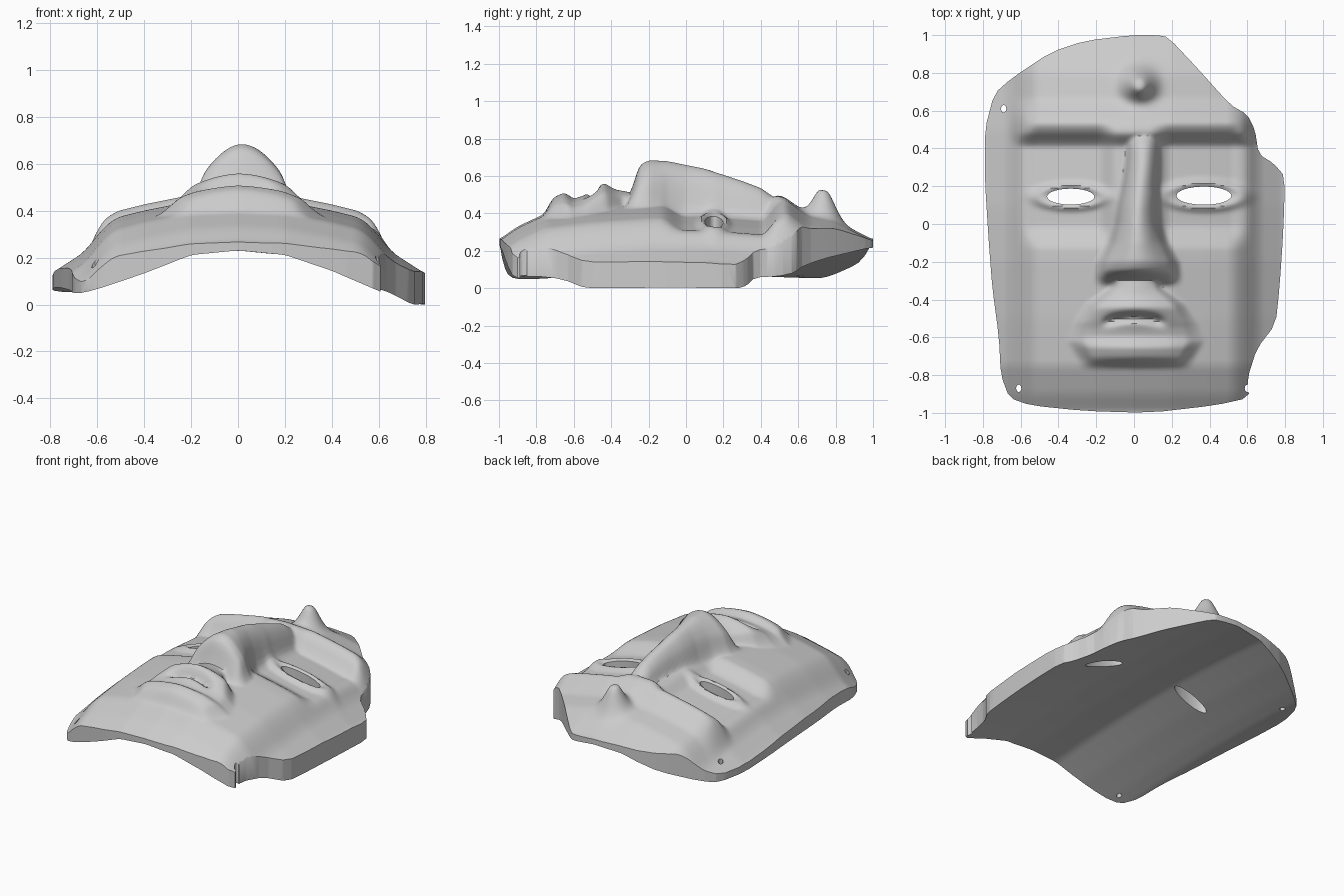
import bpy, bmesh, math
from math import exp

old = bpy.data.objects.get("Cube")
if old:
    bpy.data.objects.remove(old)


def linear(table, value):
    """Piecewise linear lookup, clamped at both ends."""
    if value <= table[0][0]:
        return table[0][1]
    for (start, low), (end, high) in zip(table, table[1:]):
        if value <= end:
            return low + (high - low) * (value - start) / (end - start)
    return table[-1][1]


def soft(table, value, blur=.02):
    """Lookup with its corners rounded off."""
    return (linear(table, value - blur) + linear(table, value) + linear(table, value + blur)) / 3


def step(start, end, value):
    t = min(1, max(0, (value - start) / (end - start)))
    return t * t * (3 - 2 * t)


# Shell profiles: lengthwise centre line, and drop towards the sides
CENTRE = [(-1, .26), (-.9, .33), (-.75, .4), (-.5, .43), (-.2, .45), (.1, .45),
          (.5, .42), (.8, .36), (.9, .31), (1, .26)]
SIDE_DROP = [(0, 0), (.2, .01), (.4, .05), (.52, .08), (.57, .12), (.66, .23), (.8, .32)]
BACK_DROP = [(-.8, .21), (-.7, .2), (-.6, .17), (-.4, .1), (-.2, .02), (0, 0),
             (.2, .02), (.4, .09), (.6, .18), (.75, .27), (.8, .28)]

# Nose and mouth profiles along the length
NOSE_HEIGHT = [(-.32, 0), (-.25, .21), (-.2, .235), (-.1, .23), (.1, .19),
               (.3, .14), (.4, .11), (.48, .06), (.6, 0)]
NOSE_WIDTH = [(-.28, .2), (-.2, .19), (-.1, .14), (0, .11), (.2, .09), (.4, .08)]
MOUTH_HEIGHT = [(-.76, 0), (-.71, .08), (-.65, .1), (-.6, .06), (-.55, .07),
                (-.44, .13), (-.38, .09), (-.3, .07), (-.25, 0)]
MOUTH_WIDTH = [(-.72, .26), (-.62, .31), (-.52, .28), (-.42, .22), (-.34, .12)]

# Eye openings: centre x, centre y, half length, half height
EYES = [(-.335, .145, .125, .042), (.37, .15, .145, .048)]


def back_height(x, y):
    return .23 + .05 * (1 - y * y) - soft(BACK_DROP, x)


def ridge(x, y, heights, widths, centre, roundness):
    """Rounded ridge with steep flanks."""
    u = abs(x - centre) / linear(widths, y)
    return soft(heights, y, .01) * max(0, 1 - roundness * min(u, 1) ** 2) * (1 - step(.85, 1.2, u))


def front_height(x, y):
    side = abs(x)
    z = soft(CENTRE, y) - soft(SIDE_DROP, side)
    # Eye sockets
    z -= .06 * step(-.14, 0, y) * (1 - step(.45, .55, y)) * step(.08, .2, side) * (1 - step(.5, .62, side))
    # Nose, mouth and brow
    nose = ridge(x, y, NOSE_HEIGHT, NOSE_WIDTH, .02 + .03 * step(0, .4, y), .65)
    mouth = ridge(x, y, MOUTH_HEIGHT, MOUTH_WIDTH, .01, .45)
    mouth -= .05 * exp(-((y + .495 + x * x) / .022) ** 2) * (1 - step(.1, .19, side))
    brow = .075 * step(.4, .49, y) * (1 - step(.5, .68, y)) * (1 - step(.56, .67, side))
    z += max(nose, mouth, brow)
    # Eyelid rims
    for cx, cy, length, height in EYES:
        r = math.hypot((x - cx) / length, (y - cy) / height)
        z += .025 * exp(-((r - 1.35) / .4) ** 2)
    # Forehead bump with a dimpled tip
    r = math.hypot(x - .03, y - .735)
    z += .17 * exp(-(r / .075) ** 2) - .02 * exp(-(r / .02) ** 2)
    return max(z, back_height(x, y) + .035)


def add_object(name, bm):
    bmesh.ops.recalc_face_normals(bm, faces=bm.faces)
    mesh = bpy.data.meshes.new(name)
    bm.to_mesh(mesh)
    bm.free()
    obj = bpy.data.objects.new(name, mesh)
    bpy.context.collection.objects.link(obj)
    return obj


def thicken(bm):
    """Extrude every face and return the new vertices."""
    result = bmesh.ops.extrude_face_region(bm, geom=bm.faces[:], use_keep_orig=True)
    return [item for item in result["geom"] if isinstance(item, bmesh.types.BMVert)]


def prism(name, points):
    bm = bmesh.new()
    bm.faces.new([bm.verts.new((x, y, -1)) for x, y in points])
    for vert in thicken(bm):
        vert.co.z = 2
    return add_object(name, bm)


def ellipse(cx, cy, length, height, count=32):
    angles = [math.tau * i / count for i in range(count)]
    return [(cx + length * math.cos(a), cy + height * math.sin(a)) for a in angles]


def round_corners(points):
    result = []
    for (ax, ay), (bx, by) in zip(points, points[1:] + points[:1]):
        result += [(ax + (bx - ax) * t, ay + (by - ay) * t) for t in (.2, .8)]
    return result


# Slab with sculpted front and hollow back
bm = bmesh.new()
bmesh.ops.create_grid(bm, x_segments=140, y_segments=172, size=1)
for vert in bm.verts:
    vert.co.x *= .83
    vert.co.y *= 1.03
front = thicken(bm)
front_set = set(front)
for vert in bm.verts:
    height = front_height if vert in front_set else back_height
    vert.co.z = height(vert.co.x, vert.co.y)
bmesh.ops.smooth_vert(bm, verts=front, factor=.5, use_axis_z=True)
mask = add_object("face_mask", bm)

# Broken outline, eye openings and tie holes
OUTLINE = [(-.65, .77), (-.74, .69), (-.79, .5), (-.79, .24), (-.77, -.08), (-.75, -.34),
           (-.715, -.6), (-.705, -.8), (-.66, -.92), (-.55, -.96), (-.26, -.99), (.08, -1),
           (.43, -.96), (.61, -.92), (.6, -.82), (.65, -.66), (.75, -.53), (.77, -.34),
           (.79, -.05), (.8, .25), (.74, .32), (.66, .37), (.64, .5), (.6, .58), (.51, .63),
           (.34, .82), (.18, .99), (.12, 1), (-.01, 1), (-.26, .97), (-.44, .91)]
HOLES = [(-.61, -.87), (.6, -.87), (-.69, .61)]
cutters = [("INTERSECT", prism("outline_cutter", round_corners(OUTLINE)))]
cutters += [("DIFFERENCE", prism("eye_cutter", ellipse(*eye))) for eye in EYES]
cutters += [("DIFFERENCE", prism("hole_cutter", ellipse(x, y, .014, .02, 12))) for x, y in HOLES]

bpy.ops.object.select_all(action="DESELECT")
bpy.context.view_layer.objects.active = mask
mask.select_set(True)
for operation, cutter in cutters:
    cutter.hide_render = True
    modifier = mask.modifiers.new("cut", "BOOLEAN")
    modifier.operation = operation
    modifier.solver = "MANIFOLD"
    modifier.object = cutter
    bpy.ops.object.modifier_apply(modifier=modifier.name)
    bpy.data.objects.remove(cutter)

# Rest on the ground
lowest = min(vert.co.z for vert in mask.data.vertices)
for vert in mask.data.vertices:
    vert.co.z -= lowest

# Stone colour
stone = bpy.data.materials.new("pale grey stone")
stone.use_nodes = True
colour = (.6, .6, .6, 1)
stone.diffuse_color = colour
stone.node_tree.nodes["Principled BSDF"].inputs["Base Color"].default_value = colour
mask.data.materials.clear()
mask.data.materials.append(stone)
bpy.ops.object.shade_smooth_by_angle(angle=math.radians(40))
